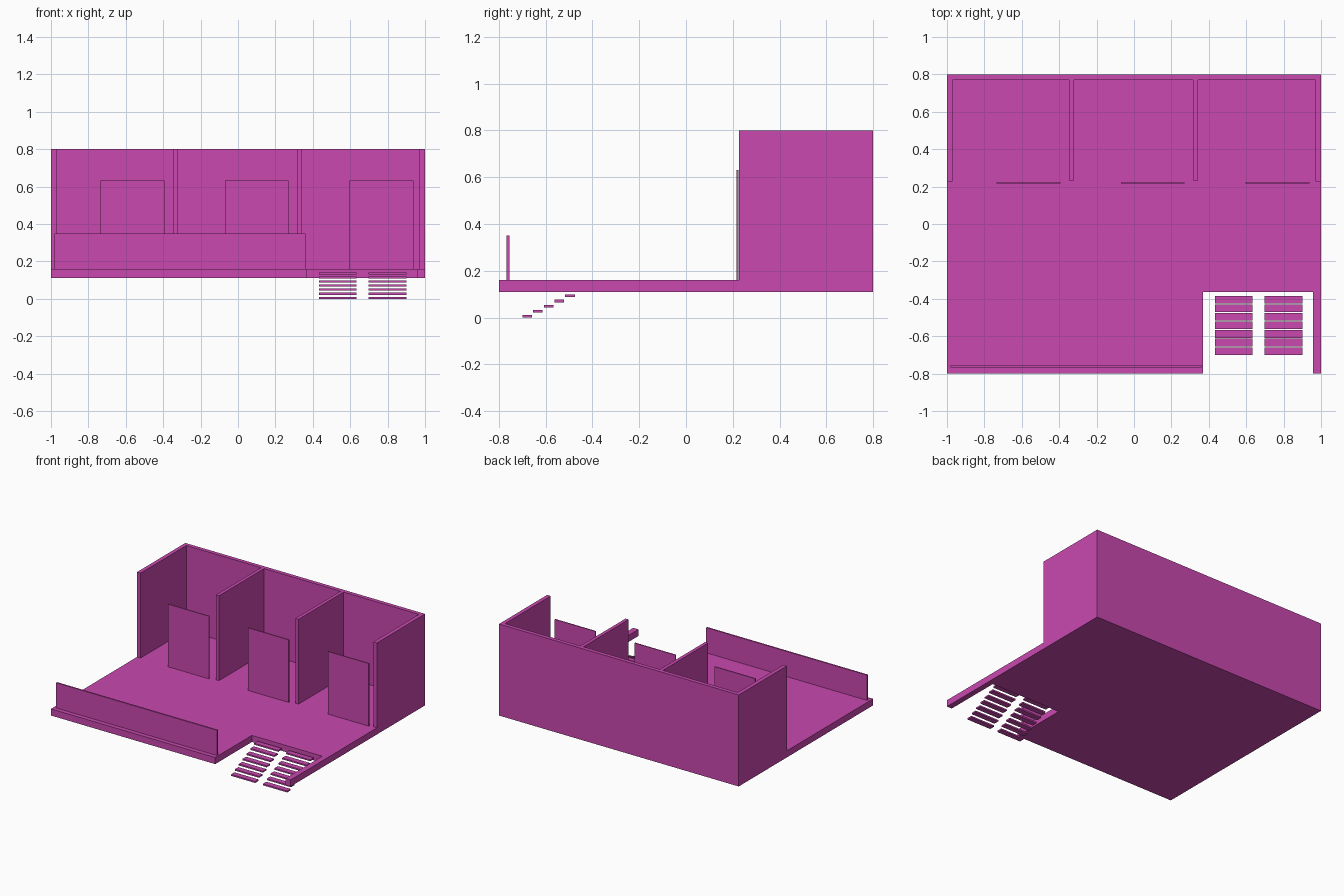
import bpy, bmesh

if "Cube" in bpy.data.objects:
    bpy.data.objects.remove(bpy.data.objects["Cube"])

mat = bpy.data.materials.new("magenta")
mat.diffuse_color = (0.585, 0.065, 0.43, 1)
mat.use_nodes = True
mat.node_tree.nodes["Principled BSDF"].inputs["Base Color"].default_value = mat.diffuse_color


def finish(name, bm):
    bmesh.ops.recalc_face_normals(bm, faces=bm.faces)
    me = bpy.data.meshes.new(name)
    bm.to_mesh(me)
    bm.free()
    me.materials.append(mat)
    ob = bpy.data.objects.new(name, me)
    bpy.context.collection.objects.link(ob)
    return ob


def prism(name, outline, z0, z1):
    """Extrude a flat plan outline from z0 up to z1."""
    bm = bmesh.new()
    face = bm.faces.new([bm.verts.new((x, y, z0)) for x, y in outline])
    ext = bmesh.ops.extrude_face_region(bm, geom=[face])
    top = [v for v in ext["geom"] if isinstance(v, bmesh.types.BMVert)]
    bmesh.ops.translate(bm, verts=top, vec=(0, 0, z1 - z0))
    return finish(name, bm)


def box(name, x0, x1, y0, y1, z0, z1):
    return prism(name, [(x0, y0), (x1, y0), (x1, y1), (x0, y1)], z0, z1)


BASE, FLOOR, TOP = 0.11, 0.16, 0.80

# Floor slab with the stair notch cut into its front edge
prism("floor_slab", [(-1, -0.8), (0.37, -0.8), (0.37, -0.363), (0.957, -0.363),
                     (0.957, -0.8), (1, -0.8), (1, 0.8), (-1, 0.8)], BASE, FLOOR)

# Back wall and both side walls as one U-shaped plan
T, FRONT = 0.03, 0.226
prism("outer_wall", [(-1, FRONT), (-1 + T, FRONT), (-1 + T, 0.8 - T), (1 - T, 0.8 - T),
                     (1 - T, FRONT), (1, FRONT), (1, 0.8), (-1, 0.8)], FLOOR, TOP)

# Partitions between the three rooms
for i, x in enumerate((-0.347, 0.316)):
    box(f"partition_wall_{i + 1}", x, x + 0.026, 0.232, 0.8 - T, FLOOR, TOP)

# Free-standing door panels
for i, x in enumerate((-0.735, -0.07, 0.597)):
    box(f"door_panel_{i + 1}", x, x + 0.341, 0.217, 0.225, FLOOR, 0.632)

# Low balcony railing
box("front_railing", -0.98, 0.36, -0.767, -0.755, FLOOR, 0.35)

# Two flights of floating treads
for side, x0, x1 in (("left", 0.432, 0.633), ("right", 0.698, 0.9)):
    for i in range(7):
        y, z = -0.70 + i * 0.0458, i * 0.0217
        box(f"{side}_stair_tread_{i + 1}", x0, x1, y, y + 0.041, z, z + 0.011)
